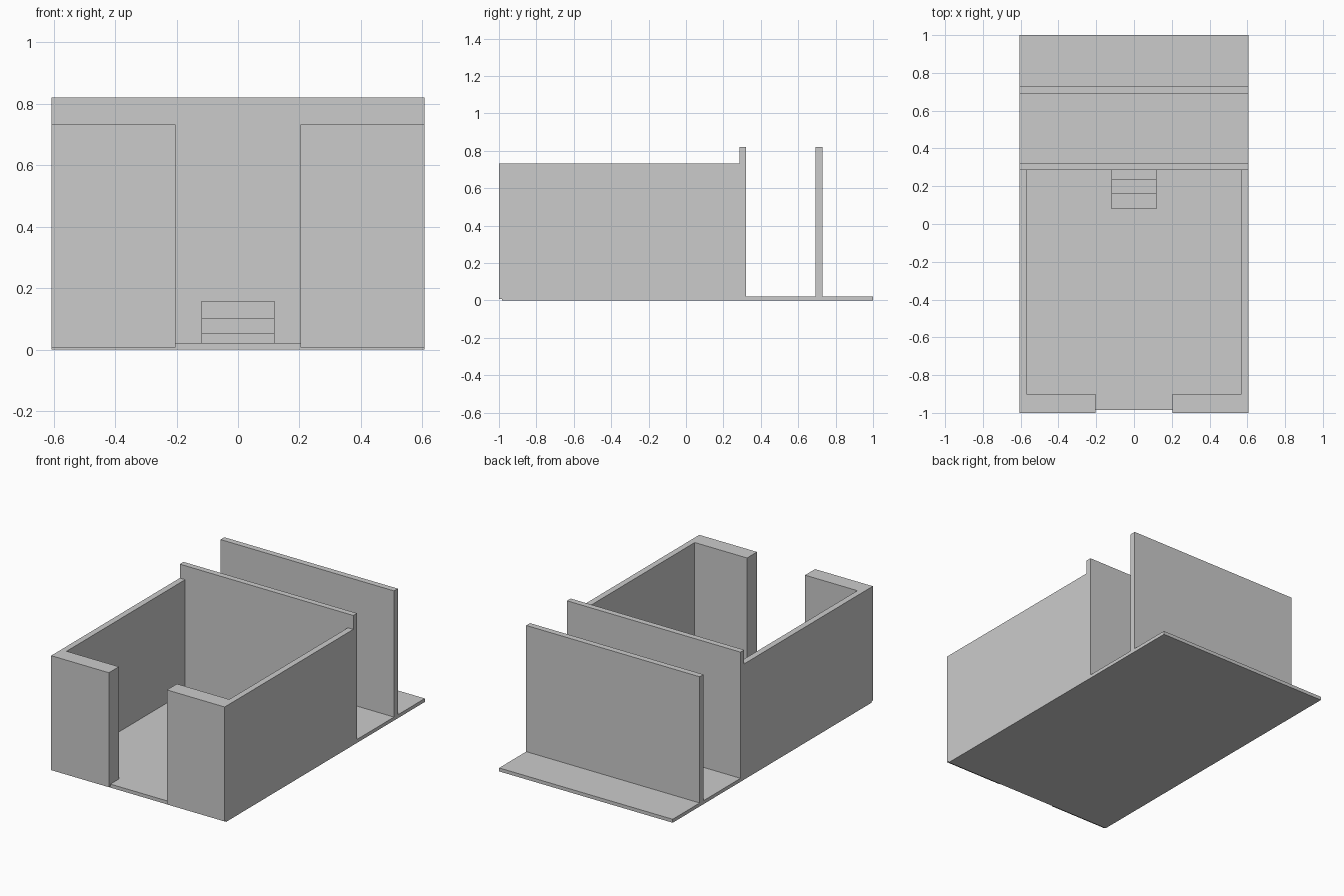
import bpy, bmesh

if "Cube" in bpy.data.objects:
    bpy.data.objects.remove(bpy.data.objects["Cube"])

W = 0.607      # half width
T = 0.038      # side wall thickness
FLOOR = 0.022  # floor top
BASE = 0.008   # underside of the walls
TOP = 0.732    # top of the room walls


def prism(name, profile, axis, lo, hi):
    """Extrude a closed 2D profile along z (xy profile) or x (yz profile)."""
    place = (lambda p, t: (p[0], p[1], t)) if axis == 'Z' else (lambda p, t: (t, p[0], p[1]))
    bm = bmesh.new()
    face = bm.faces.new([bm.verts.new(place(p, lo)) for p in profile])
    ext = bmesh.ops.extrude_face_region(bm, geom=[face])
    moved = [v for v in ext['geom'] if isinstance(v, bmesh.types.BMVert)]
    vec = (0, 0, hi - lo) if axis == 'Z' else (hi - lo, 0, 0)
    bmesh.ops.translate(bm, verts=moved, vec=vec)
    bmesh.ops.recalc_face_normals(bm, faces=bm.faces)
    mesh = bpy.data.meshes.new(name)
    bm.to_mesh(mesh)
    bm.free()
    ob = bpy.data.objects.new(name, mesh)
    bpy.context.collection.objects.link(ob)
    return ob


def box(name, x0, x1, y0, y1, z0, z1):
    return prism(name, [(x0, y0), (x1, y0), (x1, y1), (x0, y1)], 'Z', z0, z1)


# Floor slab
box("floor", -W, W, -0.985, 1.0, 0.0, FLOOR)

# Tall cross walls: back of the room, and the free-standing rear one
box("room_back_wall", -W, W, 0.285, 0.322, FLOOR, 0.82)
box("rear_wall", -W, W, 0.692, 0.73, FLOOR, 0.82)

for side, s in (("left", -1), ("right", 1)):
    # L-shaped front corner: thick pier beside the doorway plus side return
    corner = [(0.203, -1.0), (W, -1.0), (W, -0.495), (W - T, -0.495),
              (W - T, -0.9), (0.203, -0.9)]
    prism(f"{side}_front_corner", [(s * x, y) for x, y in corner], 'Z', BASE, TOP)
    # Rear part of the side wall
    x0, x1 = sorted((s * W, s * (W - T)))
    cuts = [-0.495, -0.09, 0.285] if s < 0 else [-0.495, 0.285]
    for i, (y0, y1) in enumerate(zip(cuts, cuts[1:])):
        box(f"{side}_side_wall_{i + 1}", x0, x1, y0, y1, BASE, TOP)

# Three steps against the back wall, as one stair profile
steps = [(0.285, FLOOR), (0.08, FLOOR), (0.08, 0.052), (0.16, 0.052), (0.16, 0.102),
         (0.232, 0.102), (0.232, 0.158), (0.285, 0.158)]
prism("steps", steps, 'X', -0.118, 0.119)
